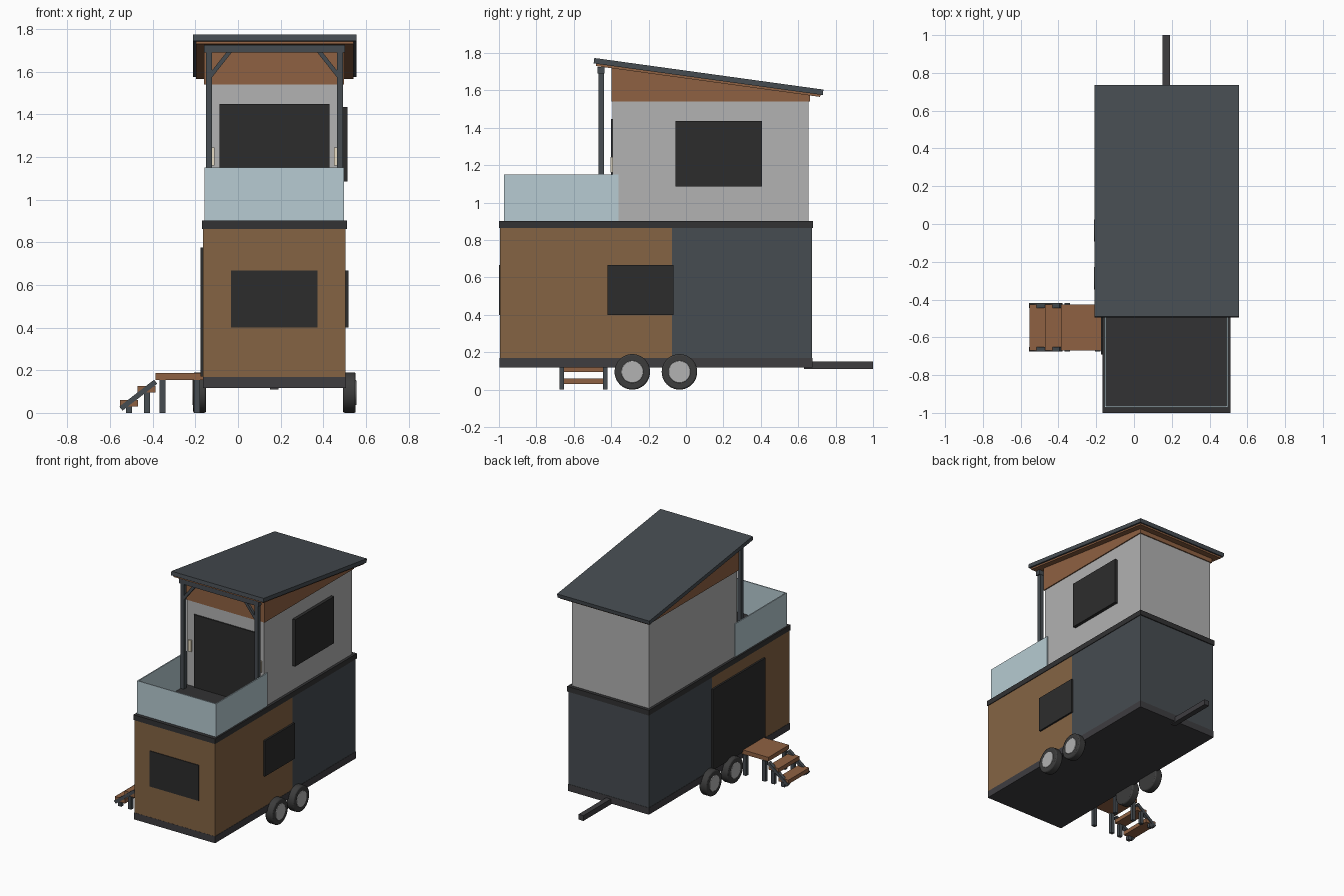
import bpy, bmesh, math
from mathutils import Vector

if "Cube" in bpy.data.objects:
    bpy.data.objects.remove(bpy.data.objects["Cube"])


def mat(name, r, g, b):
    m = bpy.data.materials.new(name)
    m.diffuse_color = [((c / 255 + 0.055) / 1.055) ** 2.4 for c in (r, g, b)] + [1]
    m.use_nodes = True
    m.node_tree.nodes["Principled BSDF"].inputs["Base Color"].default_value = m.diffuse_color
    return m


WOOD = mat("wood_siding", 133, 100, 68)
CEDAR = mat("cedar", 143, 97, 66)
SLATE = mat("slate_panel", 70, 76, 81)
BLACK = mat("dark_glass", 44, 44, 44)
TRIM = mat("dark_trim", 50, 50, 51)
CHASSIS = mat("chassis_grey", 62, 61, 64)
RAIL = mat("pale_glass", 183, 203, 210)
WALL = mat("light_wall", 178, 178, 178)
TYRE = mat("tyre", 60, 60, 60)
LAMP = mat("lamp_cream", 232, 220, 195)
CX = 0.171  # centre line of the trailer


def finish(bm, name, m):
    bmesh.ops.recalc_face_normals(bm, faces=bm.faces)
    me = bpy.data.meshes.new(name)
    bm.to_mesh(me)
    bm.free()
    me.materials.append(m)
    ob = bpy.data.objects.new(name, me)
    bpy.context.collection.objects.link(ob)
    return ob


def prism(name, prof, axis, a, b, m):
    """Extrude a profile: axis 'x' takes (y, z) points, axis 'y' takes (x, z)."""
    bm = bmesh.new()
    put = (lambda p: (a, p[0], p[1])) if axis == 'x' else (lambda p: (p[0], a, p[1]))
    f = bm.faces.new([bm.verts.new(put(p)) for p in prof])
    r = bmesh.ops.extrude_face_region(bm, geom=[f])
    d = Vector((b - a, 0, 0)) if axis == 'x' else Vector((0, b - a, 0))
    bmesh.ops.translate(bm, vec=d, verts=[v for v in r['geom'] if isinstance(v, bmesh.types.BMVert)])
    return finish(bm, name, m)


def box(name, x, y, z, m):
    return prism(name, [(y[0], z[0]), (y[1], z[0]), (y[1], z[1]), (y[0], z[1])], 'x', x[0], x[1], m)


def bar(name, p, q, w, y0, y1, m):
    """Sloped bar between two (x, z) points."""
    p, q = Vector(p), Vector(q)
    d = (q - p).normalized() * w / 2
    n = Vector((-d.y, d.x))
    return prism(name, [p - n, q - n, q + n, p + n], 'y', y0, y1, m)


def disc(name, x, y, z, r, depth, m, bevel):
    bpy.ops.mesh.primitive_cylinder_add(vertices=40, radius=r, depth=depth, location=(x, y, z),
                                        rotation=(0, math.pi / 2, 0))
    ob = bpy.context.object
    ob.name = name
    ob.data.materials.append(m)
    bv = ob.modifiers.new("round", 'BEVEL')
    bv.width, bv.segments = bevel, 2
    bpy.ops.object.shade_smooth_by_angle(angle=math.radians(35))


# chassis, tow bar and lower storey
box("chassis", (-0.165, 0.507), (-0.996, 0.675), (0.117, 0.168), CHASSIS)
box("tow_bar", (CX - 0.02, CX + 0.02), (0.63, 1.0), (0.11, 0.15), CHASSIS)
box("lower_front_body", (-0.163, 0.505), (-0.995, -0.075), (0.168, 0.865), WOOD)
box("lower_rear_body", (-0.163, 0.505), (-0.075, 0.673), (0.168, 0.865), SLATE)
box("deck_band", (-0.168, 0.51), (-1.0, 0.68), (0.863, 0.902), TRIM)

# lower windows and side door
box("lower_front_window", (-0.033, 0.373), (-1.0, -0.98), (0.40, 0.667), BLACK)
box("lower_side_window", (0.49, 0.518), (-0.42, -0.067), (0.40, 0.667), BLACK)
box("side_door", (-0.176, -0.15), (-0.69, -0.07), (0.17, 0.775), BLACK)

# upper cabin with wooden gable following the roof slope
box("upper_cabin", (-0.15, 0.49), (-0.392, 0.654), (0.90, 1.545), WALL)
prism("gable", [(-0.397, 1.54), (0.662, 1.54), (0.662, 1.576), (-0.397, 1.721)], 'x', -0.16, 0.498, CEDAR)
box("upper_front_door", (-0.086, 0.428), (-0.401, -0.38), (0.902, 1.447), BLACK)
box("upper_side_window", (0.475, 0.514), (-0.055, 0.405), (1.085, 1.435), BLACK)

# sloped roof with thin wooden soffit
prism("roof", [(-0.494, 1.744), (0.731, 1.575), (0.735, 1.604), (-0.49, 1.773)], 'x', -0.21, 0.555, SLATE)
prism("roof_soffit", [(-0.482, 1.73), (0.717, 1.565), (0.719, 1.579), (-0.48, 1.744)], 'x', -0.197, 0.542, CEDAR)

# porch beam, posts, braces, lamps, mirrored about the centre line
box("porch_beam", (-0.16, 0.502), (-0.472, -0.436), (1.69, 1.725), SLATE)
for s, side in ((-1, "left"), (1, "right")):
    xs = lambda o: CX + s * o
    box(side + "_porch_post", (xs(0.293), xs(0.321)), (-0.468, -0.438), (0.90, 1.70), SLATE)
    bar(side + "_porch_brace", (xs(0.30), 1.58), (xs(0.205), 1.70), 0.02, -0.463, -0.443, SLATE)
    box(side + "_wall_lamp", (xs(0.28), xs(0.302)), (-0.403, -0.385), (1.16, 1.245), LAMP)
    # balcony side glass
    box(side + "_glass_rail", (xs(0.319), xs(0.327)), (-0.97, -0.36), (0.90, 1.15), RAIL)
    # wheels
    for y, pos in ((-0.287, "front"), (-0.035, "rear")):
        disc(f"{side}_{pos}_tyre", xs(0.351), y, 0.095, 0.095, 0.06, TYRE, 0.008)
        disc(f"{side}_{pos}_hub", xs(0.354), y, 0.095, 0.059, 0.06, WALL, 0.003)
box("front_glass_rail", (-0.156, 0.498), (-0.972, -0.964), (0.90, 1.15), RAIL)

# entrance landing and steps on the left side
Y0, Y1 = -0.67, -0.425
for name, x, z in (("landing", (-0.386, -0.16), (0.155, 0.186)),
                   ("upper_tread", (-0.471, -0.386), (0.095, 0.125)),
                   ("lower_tread", (-0.553, -0.468), (0.03, 0.06))):
    box(name, x, (Y0, Y1), z, CEDAR)
for y, side in ((Y0 - 0.006, "front"), (Y1 - 0.019, "rear")):
    for i, (x, h) in enumerate(((-0.192, 0.155), (-0.353, 0.155), (-0.427, 0.096), (-0.51, 0.031))):
        box(f"{side}_step_leg_{i + 1}", (x - 0.014, x + 0.014), (y, y + 0.025), (0, h), SLATE)
    bar(side + "_stringer", (-0.549, 0.02), (-0.386, 0.146), 0.024, y, y + 0.025, SLATE)
